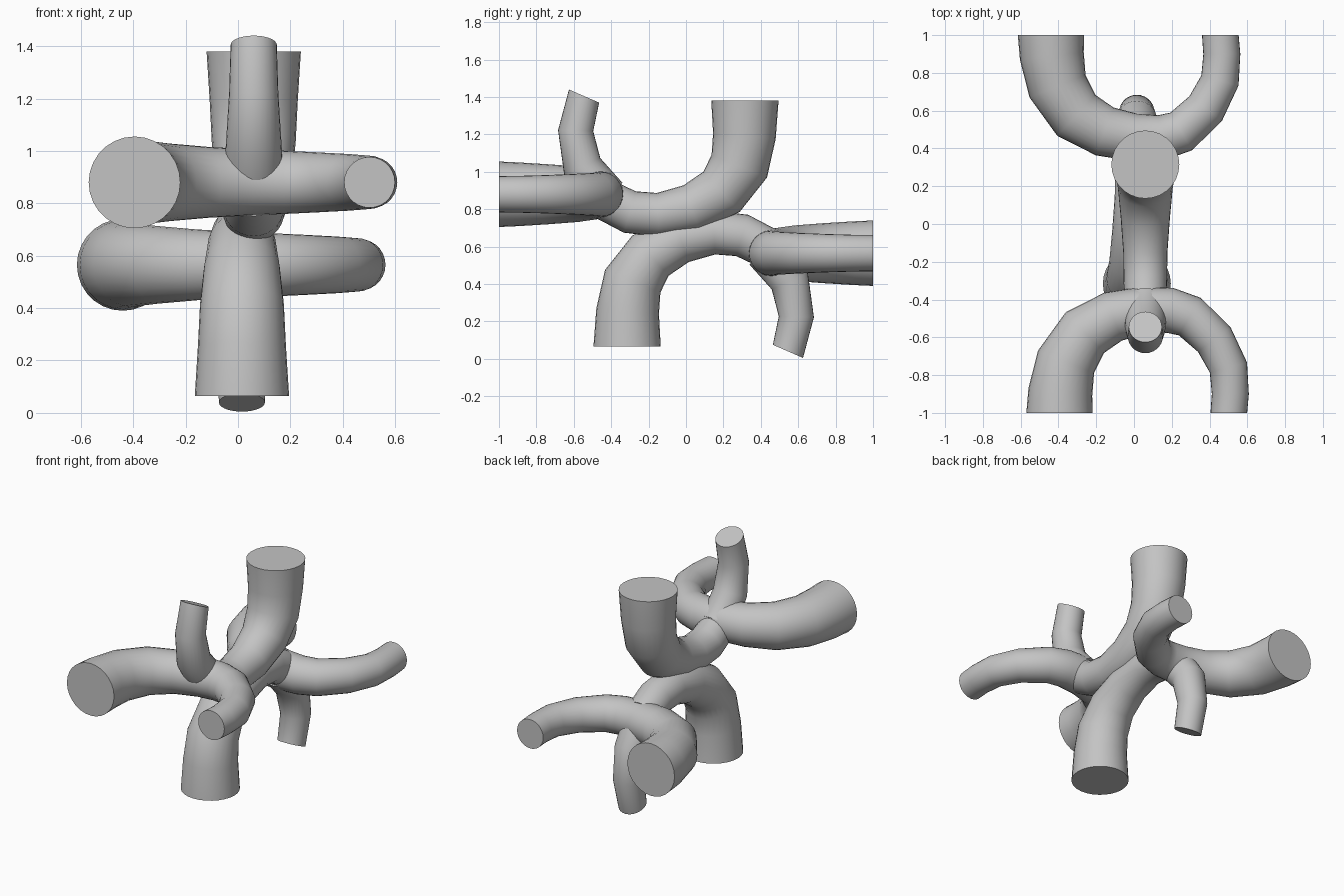
import bpy, bmesh
from math import cos, sin, pi
from mathutils import Vector, Matrix

cube = bpy.data.objects.get("Cube")
if cube:
    bpy.data.objects.remove(cube, do_unlink=True)

grey = bpy.data.materials.new("clay grey")
grey.use_nodes = True
colour = (0.55, 0.55, 0.55, 1)
grey.diffuse_color = colour
grey.node_tree.nodes["Principled BSDF"].inputs["Base Color"].default_value = colour

SIDES = 28
AXIS_X = 0.06      # centre line of the upper branch group


def tube(name, path, radii, start_dir, side, placement, end_dir=None):
    """Smooth tapered tube with flat capped ends along a planar path."""
    pts = [Vector(p) for p in path]
    side = Vector(side)
    bm = bmesh.new()
    rings = []
    for i, (p, r) in enumerate(zip(pts, radii)):
        if i == 0:
            t = Vector(start_dir)
        elif i == len(pts) - 1:
            t = Vector(end_dir) if end_dir else p - pts[i - 1]
        else:
            t = (p - pts[i - 1]).normalized() + (pts[i + 1] - p).normalized()
        across = t.normalized().cross(side)
        rings.append([bm.verts.new(p + r * (cos(a) * side + sin(a) * across))
                      for a in (2 * pi * k / SIDES for k in range(SIDES))])
    for a, b in zip(rings, rings[1:]):
        for k in range(SIDES):
            n = (k + 1) % SIDES
            bm.faces.new((a[k], a[n], b[n], b[k])).smooth = True
    for ring in (rings[0], rings[-1]):
        cap = bm.faces.new(ring)
        for e in cap.edges:
            e.smooth = False
    bm.transform(placement)
    bmesh.ops.recalc_face_normals(bm, faces=bm.faces)
    mesh = bpy.data.meshes.new(name)
    bm.to_mesh(mesh)
    bm.free()
    mesh.materials.append(grey)
    obj = bpy.data.objects.new(name, mesh)
    bpy.context.scene.collection.objects.link(obj)


# Profiles: trunk and twig in the y-z plane, fork in the x-y plane
trunk = [(.315, 1.38), (.312, 1.19), (.285, 1.03), (.19, .893), (.03, .805),
         (-.15, .77), (-.3, .785), (-.43, .85)]
trunk_r = [.18, .168, .16, .145, .13, .117, .115, .11]
fork = [(-.395, -1), (-.39, -.89), (-.36, -.73), (-.26, -.575), (-.11, -.49),
        (.05, -.458), (.19, -.457), (.295, -.49), (.425, -.612), (.5, -.76),
        (.51, -.9), (.502, -1)]
fork_r = [.175, .17, .16, .148, .135, .126, .12, .115, .108, .102, .098, .097]
twig = [(-.545, 1.405), (-.59, 1.22), (-.555, 1.03), (-.43, .87)]
twig_r = [.088, .094, .106, .115]


def in_yz(profile):
    return [(AXIS_X, y, z) for y, z in profile]


# The lower group is the upper one turned half round the x axis
turned = Matrix.Translation((-.045, 0, 1.445)) @ Matrix.Rotation(pi, 4, 'X')
for level, place in (("upper", Matrix.Identity(4)), ("lower", turned)):
    tube(level + "_trunk", in_yz(trunk), trunk_r, (0, 0, -1), (1, 0, 0), place)
    tube(level + "_fork", [(x, y, .88) for x, y in fork], fork_r,
         (0, 1, 0), (0, 0, 1), place, end_dir=(0, -1, 0))
    tube(level + "_twig", in_yz(twig), twig_r, (0, -.4, -.92), (1, 0, 0), place)
